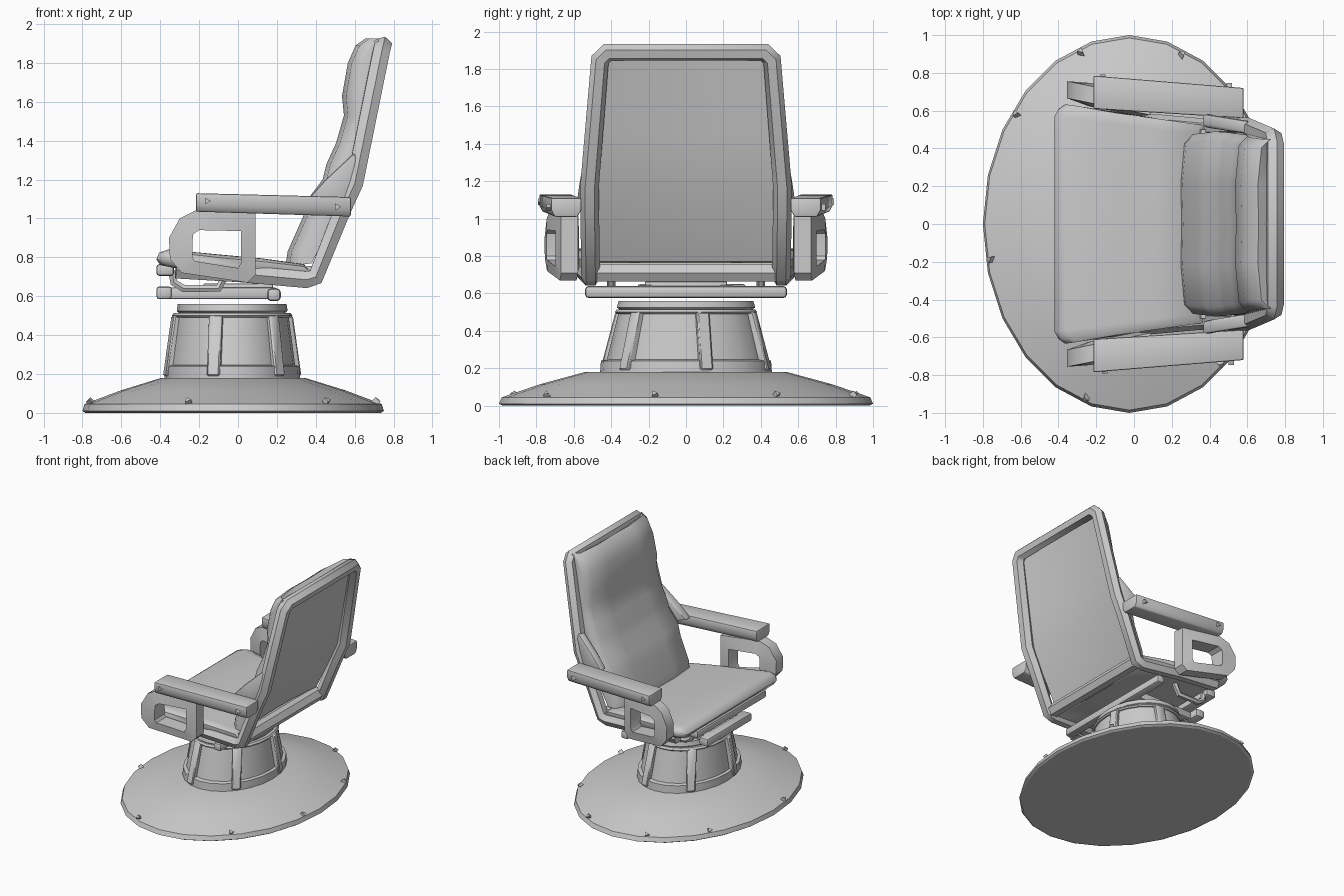
import bpy, bmesh, math
from mathutils import Vector

cube = bpy.data.objects.get("Cube")
if cube:
    bpy.data.objects.remove(cube, do_unlink=True)

grey = bpy.data.materials.new("plain_grey")
grey.use_nodes = True
COLOR = (0.6, 0.6, 0.6, 1)
grey.diffuse_color = COLOR
grey.node_tree.nodes["Principled BSDF"].inputs["Base Color"].default_value = COLOR


def finish(obj, bevel=0, segments=2, angle=40):
    """Give material, optional rounded edges and smooth shading."""
    obj.data.materials.clear()
    obj.data.materials.append(grey)
    bpy.ops.object.select_all(action="DESELECT")
    obj.select_set(True)
    bpy.context.view_layer.objects.active = obj
    if bevel:
        mod = obj.modifiers.new("rounding", "BEVEL")
        mod.width, mod.segments = bevel, segments
        bpy.ops.object.modifier_apply(modifier=mod.name)
    bpy.ops.object.shade_smooth_by_angle(angle=math.radians(angle))
    return obj


def loft(name, rings, closed=False, **kw):
    """Skin a list of equal point rings, capped unless closed into a loop."""
    bm = bmesh.new()
    vs = [[bm.verts.new(p) for p in ring] for ring in rings]
    n = len(rings[0])
    pairs = list(zip(vs, vs[1:])) + ([(vs[-1], vs[0])] if closed else [])
    for a, b in pairs:
        for i in range(n):
            j = (i + 1) % n
            bm.faces.new((a[i], a[j], b[j], b[i]))
    if not closed:
        bm.faces.new(vs[0])
        bm.faces.new(vs[-1])
    bmesh.ops.recalc_face_normals(bm, faces=bm.faces)
    mesh = bpy.data.meshes.new(name)
    bm.to_mesh(mesh)
    bm.free()
    obj = bpy.data.objects.new(name, mesh)
    bpy.context.collection.objects.link(obj)
    return finish(obj, **kw)


def oval(name, rings, n=24, cx=-0.03):
    """Stack of elliptical rings given as (x radius, y radius, z)."""
    turn = [2 * math.pi * i / n for i in range(n)]
    return loft(name, [[(cx + rx * math.cos(t), ry * math.sin(t), z) for t in turn]
                       for rx, ry, z in rings], angle=25)


def box(name, lo, hi, **kw):
    (x0, y0, z0), (x1, y1, z1) = lo, hi
    return loft(name, [[(x, y0, z0), (x, y1, z0), (x, y1, z1), (x, y0, z1)] for x in (x0, x1)], **kw)


def tube(name, points, radius):
    """Round bar through the points."""
    cu = bpy.data.curves.new(name, "CURVE")
    cu.dimensions = "3D"
    cu.bevel_depth, cu.bevel_resolution, cu.use_fill_caps = radius, 1, True
    sp = cu.splines.new("POLY")
    sp.points.add(len(points) - 1)
    for p, co in zip(sp.points, points):
        p.co = (*co, 1)
    obj = bpy.data.objects.new(name, cu)
    bpy.context.collection.objects.link(obj)
    bpy.ops.object.select_all(action="DESELECT")
    obj.select_set(True)
    bpy.context.view_layer.objects.active = obj
    bpy.ops.object.convert(target="MESH")
    return finish(bpy.context.object, angle=50)


def bolt(name, center, normal, size=0.02):
    """Tiny three-sided bolt head."""
    q = Vector(normal).to_track_quat("Z", "Y")
    ring = [Vector((math.cos(a), math.sin(a), 0)) * size for a in (0, 2.1, 4.2)]
    c = Vector(center)
    loft(name, [[c + q @ (p + Vector((0, 0, h))) for p in ring] for h in (-0.02, 0.012)])


# Base dish with rim bolts
oval("base_dish", [(0.76, 0.98, 0), (0.775, 1, 0.01), (0.765, 0.985, 0.045),
                   (0.58, 0.78, 0.115), (0.37, 0.54, 0.18)], cx=-0.025)
for deg in (30, 68, 110, 143, 191, 252, 310, 350):
    t = math.radians(deg)
    bolt(f"base_bolt_{deg}", (-0.025 + 0.75 * math.cos(t), 0.97 * math.sin(t), 0.06),
         (math.cos(t), math.sin(t), 1))

# Pedestal drum with ribs, collar and swivel disc
oval("pedestal_collar", [(0.35, 0.46, 0.17), (0.345, 0.455, 0.24), (0.31, 0.41, 0.25)])
oval("pedestal_core", [(0.33, 0.435, 0.2), (0.29, 0.36, 0.5)])
oval("pedestal_cap", [(0.3, 0.37, 0.49), (0.31, 0.38, 0.5), (0.3, 0.37, 0.515)])
oval("swivel_disc", [(0.27, 0.35, 0.51), (0.285, 0.37, 0.525), (0.28, 0.36, 0.56)])
for i in range(6):
    t = math.radians(14 + 60 * i)
    side = Vector((-math.sin(t), math.cos(t), 0)) * 0.035
    rings = []
    for rx, ry, z in ((0.36, 0.47, 0.19), (0.315, 0.385, 0.5)):
        outer = Vector((-0.03 + rx * math.cos(t), ry * math.sin(t), z))
        inner = Vector((-0.03 + 0.7 * rx * math.cos(t), 0.7 * ry * math.sin(t), z))
        rings.append([inner - side, outer - side, outer + side, inner + side])
    loft(f"pedestal_rib_{i}", rings, bevel=0.008, segments=1)

# Tilt mechanism below the seat
box("front_crossbar", (-0.42, -0.26, 0.585), (-0.34, 0.32, 0.65), bevel=0.015)
box("rear_crossbar", (0.15, -0.54, 0.575), (0.22, 0.54, 0.64), bevel=0.02)
box("seat_front_rail", (-0.42, -0.45, 0.705), (-0.33, 0.45, 0.765), bevel=0.015)
box("mount_plate", (-0.18, -0.22, 0.59), (0.18, 0.22, 0.665), bevel=0.01)
for s, side in ((1, "left"), (-1, "right")):
    box(f"{side}_slide_rail", (-0.4, s * 0.18, 0.585), (0.2, s * 0.25, 0.645), bevel=0.01)
    tube(f"{side}_tilt_bracket", [(-0.34, s * 0.4, 0.73), (-0.33, s * 0.4, 0.67), (-0.28, s * 0.4, 0.64),
                                  (-0.1, s * 0.4, 0.64), (-0.06, s * 0.4, 0.72)], 0.022)

# Seat cushion, narrowing towards the back, with softened sides and corners
seat = [(-0.42, 0.79), (-0.405, 0.825), (-0.36, 0.84), (-0.1, 0.815), (0.12, 0.795), (0.34, 0.765),
        (0.38, 0.71), (0.34, 0.67), (-0.3, 0.74), (-0.4, 0.76)]
rings = []
for k, squash, inset in ((-1, 0.6, 0.055), (-0.96, 0.95, 0.02), (-0.9, 1, 0), (0, 1, 0),
                         (0.9, 1, 0), (0.96, 0.95, 0.02), (1, 0.6, 0.055)):
    rings.append([(x + (inset if x < -0.35 else 0), k * (0.575 - 0.14 * x),
                   0.765 - 0.09 * x + (z - 0.765 + 0.09 * x) * squash) for x, z in seat])
loft("seat_cushion", rings, angle=50)

# Back cushion with soft folds and a pillowed headrest, hollowed at the rear
front = [(0.25, 0.76), (0.26, 0.83), (0.34, 1.01), (0.365, 1.1), (0.44, 1.2), (0.46, 1.28), (0.51, 1.39),
         (0.55, 1.53), (0.54, 1.63), (0.57, 1.8), (0.61, 1.89), (0.66, 1.925)]
rear = [(0.73, 1.89), (0.63, 1.45), (0.56, 1.15), (0.38, 0.77)]
rings = []
for k, puff in ((-1, 0.06), (-0.9, 0.015), (-0.45, -0.005), (0, 0), (0.45, -0.005), (0.9, 0.015), (1, 0.06)):
    ring = [(x + puff, k * (0.49 - 0.05 * abs(z - 1.1)), z) for x, z in front]
    ring += [(x - 0.03 * (1 - k * k), k * (0.49 - 0.05 * abs(z - 1.1)), z) for x, z in rear]
    rings.append(ring)
loft("back_cushion", rings, angle=50)

# Continuous frame: seat rails, legs and back hoop
half = [(-0.32, 0.56, 0.735), (0.02, 0.54, 0.715), (0.35, 0.51, 0.685), (0.4, 0.51, 0.7), (0.54, 0.515, 1.05),
        (0.6, 0.515, 1.18), (0.735, 0.46, 1.85), (0.745, 0.42, 1.89)]
tube("back_frame", half + [(x, -y, z) for x, y, z in reversed(half)], 0.05)
tube("lower_back_bar", [(0.38, -0.5, 0.71), (0.38, 0.5, 0.71)], 0.053)

wing = [(0.36, 1.1), (0.45, 1.2), (0.6, 1.34), (0.62, 1.28), (0.56, 1.05)]
loop_out = [(-0.35, 0.79), (-0.355, 0.9), (-0.3, 1), (-0.22, 1.04), (0.09, 1.03), (0.09, 0.71),
            (0.05, 0.67), (-0.29, 0.72)]
loop_in = [(-0.235, 0.8), (-0.235, 0.88), (-0.23, 0.92), (-0.2, 0.94), (0.015, 0.935), (0.015, 0.77),
           (0, 0.745), (-0.22, 0.78)]
for s, side in ((1, "left"), (-1, "right")):
    # Flared bolster joining the back to the armrest
    loft(f"{side}_back_wing", [[(x, s * (y - 0.16 * (x - 0.36)), z) for x, z in wing]
                               for y in (0.515, 0.585)], bevel=0.015)
    # Open arm support ring, splayed outwards to the front
    loft(f"{side}_arm_loop", [[(x, s * (y - 0.2 * (x + 0.35)), z) for x, z in pts] for pts, y in
                              ((loop_out, 0.665), (loop_out, 0.755), (loop_in, 0.77), (loop_in, 0.645))],
         closed=True, angle=35)
    # Tapered padded armrest, narrower underneath
    loft(f"{side}_armrest", [[(x, s * (y0 + 0.02), z0), (x, s * (y1 - 0.02), z0), (x, s * y1, z0 + 0.035),
                              (x, s * y1, z1), (x, s * y0, z1), (x, s * y0, z0 + 0.035)]
                             for x, y0, y1, z0, z1 in ((-0.215, 0.61, 0.785, 1.035, 1.13),
                                                       (0.58, 0.56, 0.72, 1.01, 1.11))],
         bevel=0.008)
    for x, y, z in ((-0.16, 0.78, 1.09), (0.51, 0.735, 1.06)):
        bolt(f"{side}_arm_bolt", (x, s * y, z), (0, s, 0))
